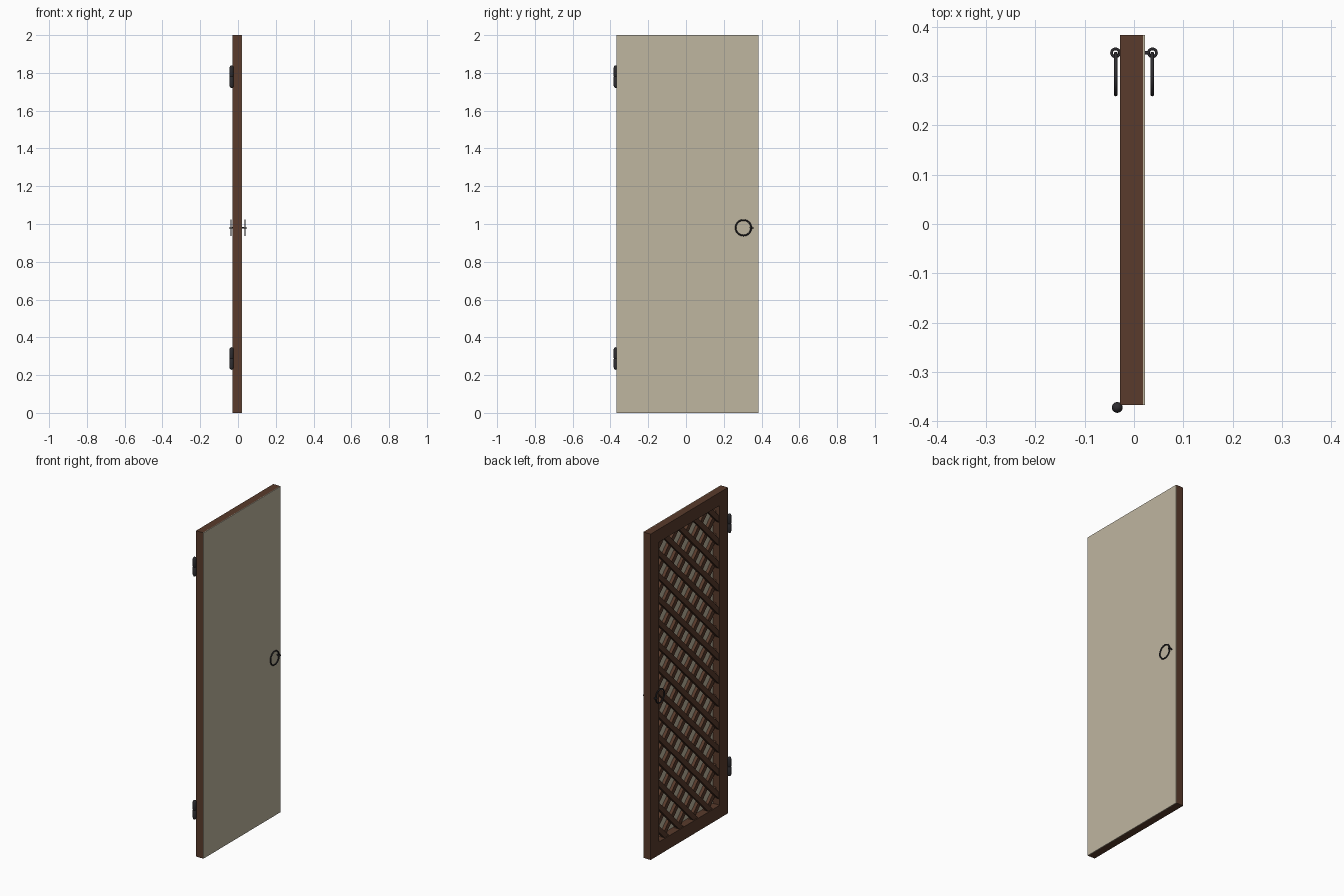
import bpy, bmesh, math
from mathutils import Vector, Matrix

if "Cube" in bpy.data.objects:
    bpy.data.objects.remove(bpy.data.objects["Cube"])

Y0, Y1, H, FRAME = -0.367, 0.383, 2.0, 0.08
XB, XP, XF = -0.028, 0.018, 0.022      # lattice side, back of paper, front of paper


def material(name, rgb):
    m = bpy.data.materials.new(name)
    m.diffuse_color = (*rgb, 1)
    m.use_nodes = True
    m.node_tree.nodes["Principled BSDF"].inputs["Base Color"].default_value = m.diffuse_color
    return m


WOOD = material("brown wood", (0.10, 0.044, 0.025))
PAPER = material("cream paper", (0.52, 0.465, 0.35))
IRON = material("dark iron", (0.027, 0.026, 0.03))


def finish(bm, name, mat, smooth=False):
    bmesh.ops.recalc_face_normals(bm, faces=bm.faces)
    me = bpy.data.meshes.new(name)
    bm.to_mesh(me)
    bm.free()
    me.materials.append(mat)
    ob = bpy.data.objects.new(name, me)
    bpy.context.collection.objects.link(ob)
    if smooth:
        bpy.ops.object.select_all(action='DESELECT')
        ob.select_set(True)
        bpy.context.view_layer.objects.active = ob
        bpy.ops.object.shade_smooth_by_angle(angle=math.radians(40))
    return ob


def add_box(bm, lo, hi):
    lo, hi = Vector(lo), Vector(hi)
    mat = Matrix.Translation((lo + hi) / 2) @ Matrix.Diagonal((*(hi - lo), 1))
    bmesh.ops.create_cube(bm, size=1, matrix=mat)


def lathe(bm, profile, matrix, steps):
    """Spin (radius, height) points about local z; closed profiles make rings."""
    vs = [bm.verts.new((r, 0, z)) for r, z in profile]
    es = [bm.edges.new((a, b)) for a, b in zip(vs, vs[1:])]
    if profile[0][0] > 1e-6:
        es.append(bm.edges.new((vs[-1], vs[0])))
    before = set(bm.verts) - set(vs)
    bmesh.ops.spin(bm, geom=vs + es, axis=(0, 0, 1), cent=(0, 0, 0),
                   angle=2 * math.tau / 2, steps=steps, use_merge=True)
    new = [v for v in bm.verts if v not in before]
    bmesh.ops.remove_doubles(bm, verts=new, dist=1e-5)
    new = [v for v in bm.verts if v not in before]
    bmesh.ops.transform(bm, matrix=matrix, verts=new)


def torus(bm, R, r, matrix, steps=32, sides=10):
    prof = [(R + r * math.cos(a), r * math.sin(a))
            for a in (math.tau * i / sides for i in range(sides))]
    lathe(bm, prof, matrix, steps)


# Frame: two stiles and two rails
bm = bmesh.new()
add_box(bm, (XB, Y0, 0), (XP, Y0 + FRAME, H))
add_box(bm, (XB, Y1 - FRAME, 0), (XP, Y1, H))
add_box(bm, (XB, Y0 + FRAME, 0), (XP, Y1 - FRAME, FRAME))
add_box(bm, (XB, Y0 + FRAME, H - FRAME), (XP, Y1 - FRAME, H))
finish(bm, "door_frame", WOOD)

# Paper sheet over the whole front
bm = bmesh.new()
add_box(bm, (XP, Y0, 0), (XF, Y1, H))
finish(bm, "paper_panel", PAPER)

# Diagonal lattice in two layers, bar ends housed in the frame
BAR, STEP = 0.03, 0.1 * math.sqrt(2)
cy, cz = (Y0 + Y1) / 2, H / 2
hw, hh = (Y1 - Y0) / 2 - FRAME + 0.02, H / 2 - FRAME + 0.02


def lattice(name, slope, x0, x1):
    bm = bmesh.new()
    for i in range(-9, 10):
        c = i * STEP                               # z = slope * y + c
        ends = sorted(((-hh - c) * slope, (hh - c) * slope))
        a, b = max(-hw, ends[0]), min(hw, ends[1])
        if b - a < 0.03:
            continue
        mid = (a + b) / 2
        mat = (Matrix.Translation(((x0 + x1) / 2, cy + mid, cz + slope * mid + c))
               @ Matrix.Rotation(slope * math.pi / 4, 4, 'X')
               @ Matrix.Diagonal((x1 - x0, (b - a) * math.sqrt(2), BAR, 1)))
        bmesh.ops.create_cube(bm, size=1, matrix=mat)
    finish(bm, name, WOOD)


lattice("outer_lattice", 1, -0.022, -0.003)
lattice("inner_lattice", -1, -0.003, 0.016)

# Ring pulls with eye pins on both faces
for side, label in ((-1, "back"), (1, "front")):
    bm = bmesh.new()
    torus(bm, 0.041, 0.004, Matrix.Translation((side * 0.037, 0.304, 0.98))
          @ Matrix.Rotation(math.pi / 2, 4, 'Y'), 40)
    finish(bm, label + "_ring_pull", IRON, True)
    bm = bmesh.new()
    torus(bm, 0.008, 0.0028, Matrix.Translation((side * 0.0375, 0.347, 0.98)), 24)
    bmesh.ops.create_cone(bm, cap_ends=True, segments=12, radius1=0.0035, radius2=0.0035,
                          depth=0.014, matrix=Matrix.Translation((side * 0.024, 0.347, 0.98))
                          @ Matrix.Rotation(math.pi / 2, 4, 'Y'))
    finish(bm, label + "_eye_pin", IRON, True)

# Hinge barrels with rounded ends and a centre joint
half = [(0.011, 0.003), (0.011, 0.047), (0.0095, 0.053), (0.006, 0.058), (0, 0.06)]
barrel = [(r, -z) for r, z in reversed(half)] + [(0.0095, 0)] + half
for z, label in ((0.288, "lower"), (1.78, "upper")):
    bm = bmesh.new()
    lathe(bm, barrel, Matrix.Translation((-0.034, -0.372, z)), 16)
    finish(bm, label + "_hinge", IRON, True)
